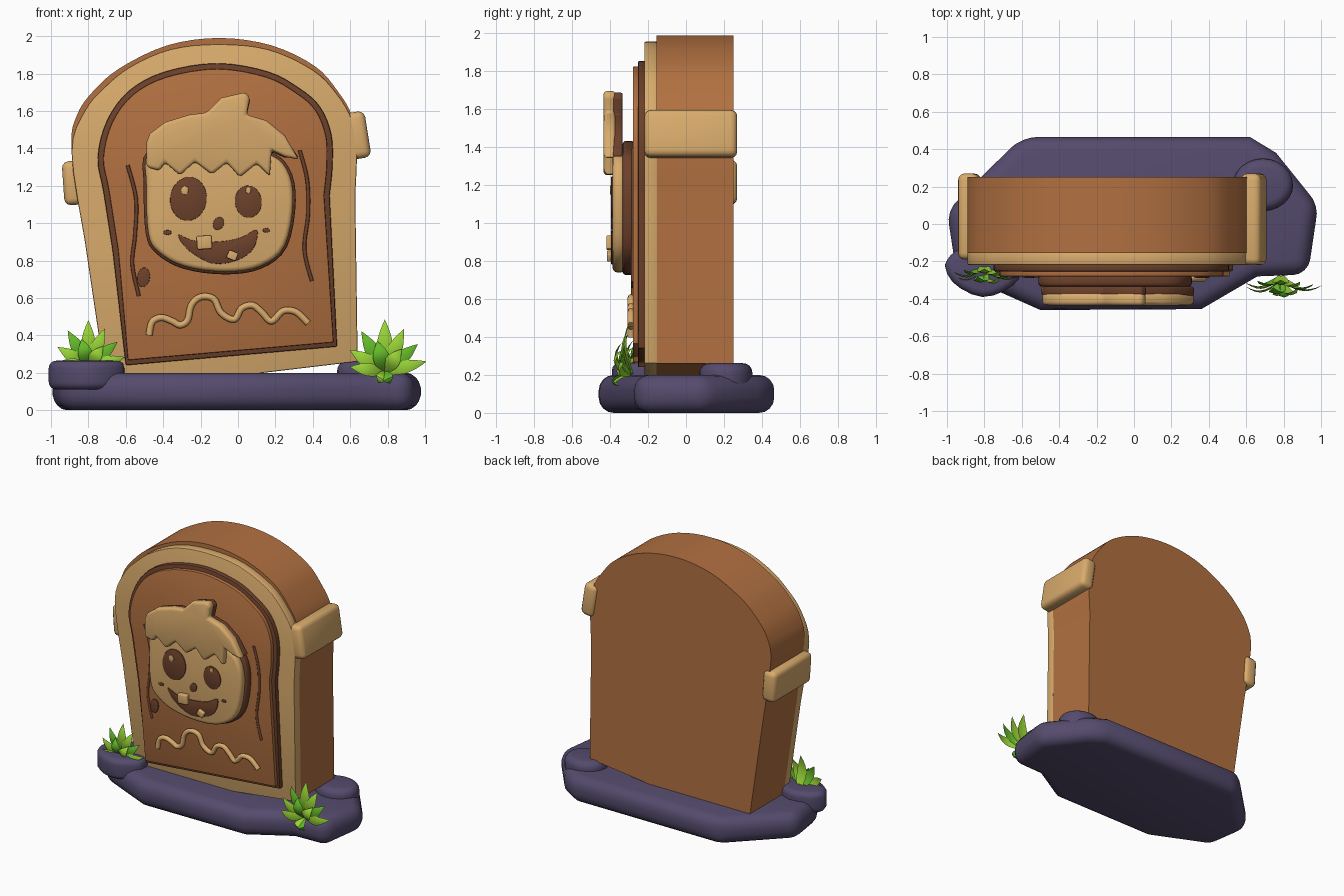
import bpy, bmesh
from math import sin, cos, pi, radians
from mathutils import Vector, Matrix

cube = bpy.data.objects.get("Cube")
if cube:
    bpy.data.objects.remove(cube, do_unlink=True)


def material(name, red, green, blue):
    """Flat material from display colour values."""
    colour = [(c / 255) ** 2.2 for c in (red, green, blue)] + [1]
    mat = bpy.data.materials.new(name)
    mat.use_nodes = True
    mat.diffuse_color = colour
    shader = mat.node_tree.nodes["Principled BSDF"]
    shader.inputs["Base Color"].default_value = colour
    shader.inputs["Roughness"].default_value = 0.8
    return mat


brown = material("brown", 176, 112, 67)
tan = material("tan", 216, 170, 108)
dark = material("dark_brown", 108, 67, 47)
purple = material("purple_stone", 85, 76, 108)
lime = material("lime_green", 152, 212, 58)
green = material("leaf_green", 100, 184, 46)


def shade(obj, angle=40):
    bpy.ops.object.select_all(action='DESELECT')
    obj.select_set(True)
    bpy.context.view_layer.objects.active = obj
    bpy.ops.object.shade_smooth_by_angle(angle=radians(angle))


def finish(name, bm, mat, bevel=0.0, segments=3):
    """Round the sharp edges and turn the bmesh into an object."""
    bmesh.ops.recalc_face_normals(bm, faces=bm.faces)
    if bevel:
        sharp = [e for e in bm.edges if e.calc_face_angle(0) > 0.6]
        bmesh.ops.bevel(bm, geom=sharp, offset=bevel, segments=segments,
                        profile=0.5, affect='EDGES', clamp_overlap=True)
    mesh = bpy.data.meshes.new(name)
    bm.to_mesh(mesh)
    bm.free()
    mesh.materials.append(mat)
    obj = bpy.data.objects.new(name, mesh)
    bpy.context.collection.objects.link(obj)
    shade(obj)
    return obj


def smooth(points, closed=False, steps=4):
    """Pass a rounded path through the points."""
    pts = [Vector(p) for p in points]
    count = len(pts)
    result = []
    for i in range(count if closed else count - 1):
        a, b, c, d = [pts[j % count] if closed else pts[min(max(j, 0), count - 1)]
                      for j in range(i - 1, i + 3)]
        for s in range(steps):
            t = s / steps
            result.append(0.5 * (2 * b + (c - a) * t + (2 * a - 5 * b + 4 * c - d) * t ** 2
                                 + (3 * b - a - 3 * c + d) * t ** 3))
    return result if closed else result + [pts[-1]]


def inset(points, amount):
    """Move a clockwise outline inwards."""
    pts = [Vector(p) for p in points]
    moved = []
    for i, p in enumerate(pts):
        along = (pts[(i + 1) % len(pts)] - pts[i - 1]).normalized()
        moved.append(p + amount * Vector((along.y, -along.x)))
    return moved


def slab(name, outline, start, end, mat, bevel=0.0, flat=False, segments=3):
    """Extrude an outline along y, or along z when flat."""
    bm = bmesh.new()
    rings = [[bm.verts.new((p[0], p[1], k) if flat else (p[0], k, p[1])) for p in outline]
             for k in (start, end)]
    for ring in rings:
        bm.faces.new(ring)
    for i in range(len(outline)):
        bm.faces.new((rings[0][i - 1], rings[0][i], rings[1][i], rings[1][i - 1]))
    return finish(name, bm, mat, bevel, segments)


def oval(x, z, rx, rz, tilt=0, count=24):
    spin = Matrix.Rotation(radians(tilt), 2)
    return [Vector((x, z)) + spin @ Vector((rx * cos(a), rz * sin(a)))
            for a in [2 * pi * i / count for i in range(count)]]


def block(name, centre, size, tilt, mat, bevel):
    bm = bmesh.new()
    bmesh.ops.create_cube(bm, size=1, matrix=Matrix.Translation(centre)
                          @ Matrix.Rotation(radians(tilt), 4, 'Y')
                          @ Matrix.Diagonal((*size, 1)))
    return finish(name, bm, mat, bevel)


def tube(name, points, y, radius, mat):
    curve = bpy.data.curves.new(name, 'CURVE')
    curve.dimensions = '3D'
    curve.bevel_depth = radius
    curve.bevel_resolution = 2
    curve.use_fill_caps = True
    path = smooth(points, steps=5)
    spline = curve.splines.new('POLY')
    spline.points.add(len(path) - 1)
    for node, p in zip(spline.points, path):
        node.co = (p.x, y, p.y, 1)
    curve.materials.append(mat)
    obj = bpy.data.objects.new(name, curve)
    bpy.context.collection.objects.link(obj)
    bpy.ops.object.select_all(action='DESELECT')
    obj.select_set(True)
    bpy.context.view_layer.objects.active = obj
    bpy.ops.object.convert(target='MESH')
    shade(bpy.context.object, 50)


# Stone footing
slab("footing", [(-.6, .465), (.62, .465), (.76, .38), (.985, .1), (.93, -.27), (.66, -.28),
                 (.36, -.455), (-.5, -.46), (-.95, -.26), (-1, .07)],
     0, .2, purple, .08, True, 4)
slab("left_stone", smooth([(-1, -.18), (-.97, -.31), (-.81, -.39), (-.65, -.33),
                           (-.61, -.22), (-.8, -.1)], True, 3), .11, .265, purple, .07, True, 4)
slab("right_stone", oval(.69, .21, .16, .14), .1, .262, purple, .05, True, 4)

# Arched body, front trim, dark border and panel
slab("body", smooth([(-.82, .91), (-.89, 1.4), (-.86, 1.58), (-.77, 1.71), (-.63, 1.83),
                     (-.38, 1.95), (-.1, 1.99), (.18, 1.95), (.41, 1.84), (.53, 1.71),
                     (.61, 1.57), (.633, 1.38), (.625, 1.15)])
     + [Vector((.637, .26)), Vector((-.7, .1))], -.156, .25, brown)
slab("front_trim", smooth([(-.82, .91), (-.89, 1.38), (-.82, 1.6), (-.71, 1.73), (-.57, 1.84),
                           (-.36, 1.93), (-.11, 1.957), (.16, 1.93), (.4, 1.82), (.53, 1.69),
                           (.61, 1.55), (.635, 1.38), (.627, 1.15)])
     + [Vector((.64, .26)), Vector((-.7, .1))], -.22, -.15, tan, .008, segments=2)
border = smooth([(-.67, .85), (-.72, 1.17), (-.75, 1.35), (-.7, 1.55), (-.58, 1.71),
                 (-.39, 1.81), (-.11, 1.855), (.16, 1.81), (.33, 1.72), (.44, 1.62),
                 (.5, 1.47), (.505, 1.3), (.49, 1.15)]) + [Vector((.53, .34)), Vector((-.6, .24))]
slab("dark_border", border, -.253, -.21, dark, .008, segments=2)
slab("front_panel", inset(border, .03), -.28, -.24, brown, .006, segments=2)

# Side clasps
block("left_clasp", (.64, .025, 1.47), (.11, .49, .25), -9, tan, .035)
block("right_clasp", (-.88, .04, 1.215), (.11, .46, .235), -4, tan, .035)

# Face
face = smooth([(-.49, 1.2), (-.47, 1.38), (-.2, 1.42), (.14, 1.375), (.26, 1.29), (.295, 1.12),
               (.25, .88), (.12, .77), (-.07, .74), (-.29, .77), (-.43, .85), (-.48, .95)], True)
slab("face_backing", inset(face, -.014), -.335, -.27, dark, .02)
slab("face", face, -.387, -.32, tan, .025)

# Hair
hair = [(-.49, 1.43), (-.47, 1.48), (-.39, 1.54), (-.26, 1.58), (-.17, 1.59), (-.09, 1.67),
        (.04, 1.7), (.065, 1.67), (.045, 1.58), (.15, 1.55), (.25, 1.47), (.325, 1.34),
        (.25, 1.355), (.18, 1.39), (.17, 1.25), (.1, 1.32), (.01, 1.245), (-.06, 1.325),
        (-.14, 1.26), (-.23, 1.33), (-.31, 1.255), (-.39, 1.325), (-.42, 1.28), (-.49, 1.3)]
slab("hair_backing", [(x, max(z - .01, 1.35)) for x, z in hair], -.385, -.335, dark, .01)
slab("hair", hair, -.435, -.37, tan, .02)

# Eyes, nose and cheeks
for name, x, z, rx, rz, tilt, mat, front in (
        ("right_eye", -.265, 1.13, .098, .118, -8, dark, -.394),
        ("left_eye", .055, 1.115, .072, .086, 6, dark, -.394),
        ("right_eye_glint", -.285, 1.175, .02, .024, 0, tan, -.4),
        ("left_eye_glint", .055, 1.175, .014, .017, 0, tan, -.4),
        ("nose", -.104, .998, .028, .036, -25, dark, -.394),
        ("right_cheek", -.377, .95, .022, .013, 0, dark, -.393),
        ("left_cheek", .152, .962, .02, .012, 0, dark, -.393),
        ("panel_spot", -.505, .71, .034, .053, -8, dark, -.289)):
    slab(name, oval(x, z, rx, rz, tilt), front, front + .009, mat, .003, segments=2)

# Mouth and teeth
mouth = [(-.32, .94), (-.25, .91), (-.17, .9), (-.07, .905), (.02, .925), (.1, .965),
         (.095, .89), (.05, .83), (-.04, .79), (-.14, .785), (-.23, .83), (-.29, .88)]
slab("mouth", smooth(mouth, True, 3), -.394, -.385, dark, .003, segments=2)
block("large_tooth", (-.18, -.4, .897), (.08, .04, .072), -4, tan, .008)
block("small_tooth", (-.03, -.4, .827), (.053, .035, .045), 22, tan, .007)

# Raised squiggle and panel cracks
tube("squiggle", [(-.475, .4), (-.46, .47), (-.41, .495), (-.35, .475), (-.31, .455), (-.27, .48),
                  (-.25, .56), (-.2, .605), (-.13, .595), (-.09, .52), (-.02, .485), (.02, .545),
                  (.08, .56), (.13, .52), (.18, .475), (.24, .53), (.31, .525), (.375, .465)],
     -.29, .018, tan)
tube("right_crack", [(-.59, 1.31), (-.545, 1.13), (-.55, .94), (-.565, .78), (-.53, .61)],
     -.28, .01, dark)
tube("left_crack", [(.33, 1.39), (.37, 1.23), (.375, 1.05), (.355, .86), (.395, .69)],
     -.28, .01, dark)


def leaf(name, base, angle, length, width, bow, mat):
    """Pointed blade with a raised midrib, bowing to the front."""
    a = radians(angle)
    along, across = Vector((sin(a), 0, cos(a))), Vector((cos(a), 0, -sin(a)))
    bm = bmesh.new()
    rows, rings = 7, []
    for i in range(rows + 1):
        t = i / rows
        half = width * max(sin(pi * (.12 + .88 * t)), .01)
        mid = base + along * length * t + Vector((0, -bow * sin(pi * t * .8), 0))
        ridge = Vector((0, -.3 * half, 0))
        rings.append([bm.verts.new(p) for p in (mid - across * half, mid + ridge,
                                                mid + across * half, mid + ridge * .5)])
    for low, high in zip(rings, rings[1:]):
        for j in range(4):
            bm.faces.new((low[j - 1], low[j], high[j], high[j - 1]))
    bm.faces.new(rings[0])
    bm.faces.new(rings[-1])
    finish(name, bm, mat)


# Grass tufts, back blades first
blades = ((0, .28, .045), (-30, .25, .042), (24, .25, .042), (-58, .22, .04), (50, .23, .04),
          (76, .23, .035), (-82, .19, .035), (-14, .17, .045), (36, .15, .04), (-150, .07, .03),
          (155, .07, .03))
for side, x, y, z, size in (("left", .785, -.275, .205, 1), ("right", -.8, -.215, .235, .88)):
    for i, (angle, length, width) in enumerate(blades):
        leaf(f"{side}_grass_blade", Vector((x, y - .004 * i, z)), angle, length * size,
             width * size, .04 + .003 * i, green if i % 3 == 1 else lime)
